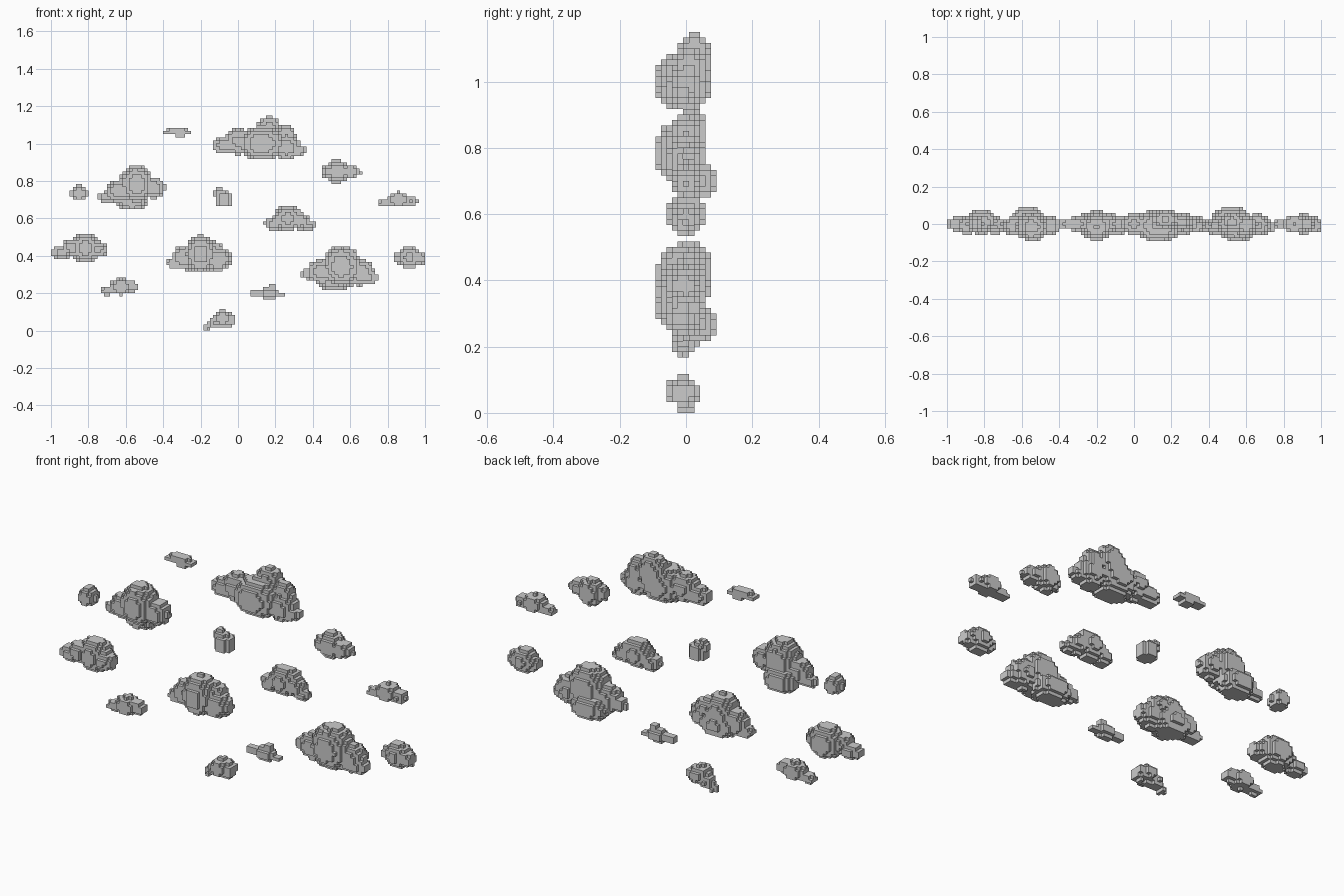
import bpy, bmesh, math

V = 2 / 120  # voxel size


def voxelise(blobs, floor):
    """Cells whose centres lie inside any ellipsoid (x, y, z, rx, ry, rz), cut flat at floor."""
    cells = set()
    for x, y, z, rx, ry, rz in blobs:
        for i in range(math.floor((x - rx) / V) - 1, math.ceil((x + rx) / V) + 1):
            for j in range(math.floor((y - ry) / V) - 1, math.ceil((y + ry) / V) + 2):
                for k in range(math.floor((z - rz) / V) - 1, math.ceil((z + rz) / V) + 1):
                    px, py, pz = (i + .5) * V, j * V, (k + .5) * V
                    d = ((px - x) / rx) ** 2 + ((py - y) / ry) ** 2 + ((pz - z) / rz) ** 2
                    if d <= 1 and pz >= floor:
                        cells.add((i, j, k))
    return cells


def cloud(name, floor, *blobs):
    cells = voxelise(blobs, floor)
    bm = bmesh.new()
    verts = {}

    def vert(c):
        if c not in verts:
            verts[c] = bm.verts.new((c[0] * V, (c[1] - .5) * V, c[2] * V))
        return verts[c]

    # exposed voxel sides only
    for c in cells:
        for a in range(3):
            u, w = (a + 1) % 3, (a + 2) % 3
            for s in (0, 1):
                n = list(c)
                n[a] += 2 * s - 1
                if tuple(n) in cells:
                    continue
                ring = []
                for du, dw in ((0, 0), (1, 0), (1, 1), (0, 1)):
                    p = list(c)
                    p[a] += s
                    p[u] += du
                    p[w] += dw
                    ring.append(vert(tuple(p)))
                bm.faces.new(ring if s else ring[::-1])
    # merge coplanar squares into larger flat faces
    bmesh.ops.dissolve_limit(bm, angle_limit=.01, verts=bm.verts[:], edges=bm.edges[:])
    me = bpy.data.meshes.new(name)
    bm.to_mesh(me)
    bm.free()
    bpy.context.collection.objects.link(bpy.data.objects.new(name, me))


# large clouds
cloud("cloud_top", .915,
      (.165, .025, 1.055, .075, .055, .09), (.13, -.01, 1.0, .125, .088, .095),
      (0, 0, 1.01, .075, .055, .07), (-.08, 0, .99, .06, .04, .045),
      (.26, 0, .98, .075, .06, .07), (.32, -.01, .96, .048, .035, .03),
      (.26, .01, 1.04, .05, .045, .06))
cloud("cloud_upper_left", .645,
      (-.545, -.015, .785, .088, .08, .1), (-.57, .032, .70, .085, .065, .065),
      (-.64, -.01, .745, .065, .05, .06), (-.70, 0, .715, .048, .03, .028),
      (-.45, -.01, .765, .06, .05, .06))
cloud("cloud_middle", .31,
      (-.2, -.015, .41, .085, .078, .1), (-.2, .02, .37, .1, .05, .07),
      (-.29, 0, .395, .058, .05, .06), (-.335, 0, .36, .05, .03, .03),
      (-.11, -.01, .38, .08, .055, .06), (-.13, .01, .43, .05, .045, .05))
cloud("cloud_lower_right", .21,
      (.555, -.015, .345, .105, .08, .108), (.52, .032, .268, .1, .065, .06),
      (.45, -.01, .315, .08, .05, .065), (.375, 0, .305, .04, .03, .03),
      (.655, -.005, .31, .075, .058, .07), (.70, -.015, .285, .05, .04, .038))

# medium clouds
cloud("cloud_far_left", .365,
      (-.815, .012, .44, .085, .07, .08), (-.94, 0, .42, .065, .038, .035),
      (-.89, -.01, .445, .05, .048, .045), (-.745, -.005, .435, .05, .05, .042))
cloud("cloud_centre_right", .535,
      (.265, 0, .6, .075, .055, .07), (.195, 0, .57, .055, .042, .038),
      (.33, 0, .585, .055, .042, .045), (.38, -.01, .56, .038, .03, .024),
      (.3, .01, .62, .045, .04, .045))
cloud("cloud_upper_right", .79,
      (.53, .01, .85, .06, .055, .065), (.6, -.005, .85, .045, .042, .04),
      (.48, -.005, .85, .035, .035, .035), (.64, 0, .845, .022, .025, .02))
cloud("cloud_far_right", .335,
      (.915, 0, .39, .06, .055, .06), (.86, .005, .385, .035, .03, .03),
      (.97, -.005, .385, .035, .04, .035))

# small clouds
cloud("cloud_right_small", .66,
      (.86, 0, .70, .06, .045, .042), (.79, 0, .682, .042, .03, .02),
      (.925, 0, .69, .035, .035, .03))
cloud("cloud_left_small", .70, (-.85, 0, .735, .045, .045, .045))
cloud("cloud_centre_small", .66,
      (-.075, 0, .7, .045, .045, .045), (-.105, .005, .735, .028, .03, .028))
cloud("cloud_lower_left_small", .19,
      (-.625, 0, .235, .06, .045, .045), (-.70, 0, .212, .04, .028, .022),
      (-.565, 0, .235, .03, .035, .03))
cloud("cloud_lower_centre_small", .17,
      (.165, -.01, .2, .055, .035, .03), (.185, -.01, .23, .016, .02, .022),
      (.105, -.01, .2, .04, .022, .02), (.22, -.01, .195, .028, .02, .014))
cloud("cloud_bottom_small", 0,
      (-.08, -.01, .065, .05, .052, .045), (-.125, 0, .04, .035, .035, .03),
      (-.045, -.01, .06, .035, .038, .038), (-.16, 0, .015, .02, .02, .016))
cloud("cloud_wisp", 1.03,
      (-.325, 0, 1.062, .085, .03, .018), (-.31, 0, 1.045, .026, .025, .022))
